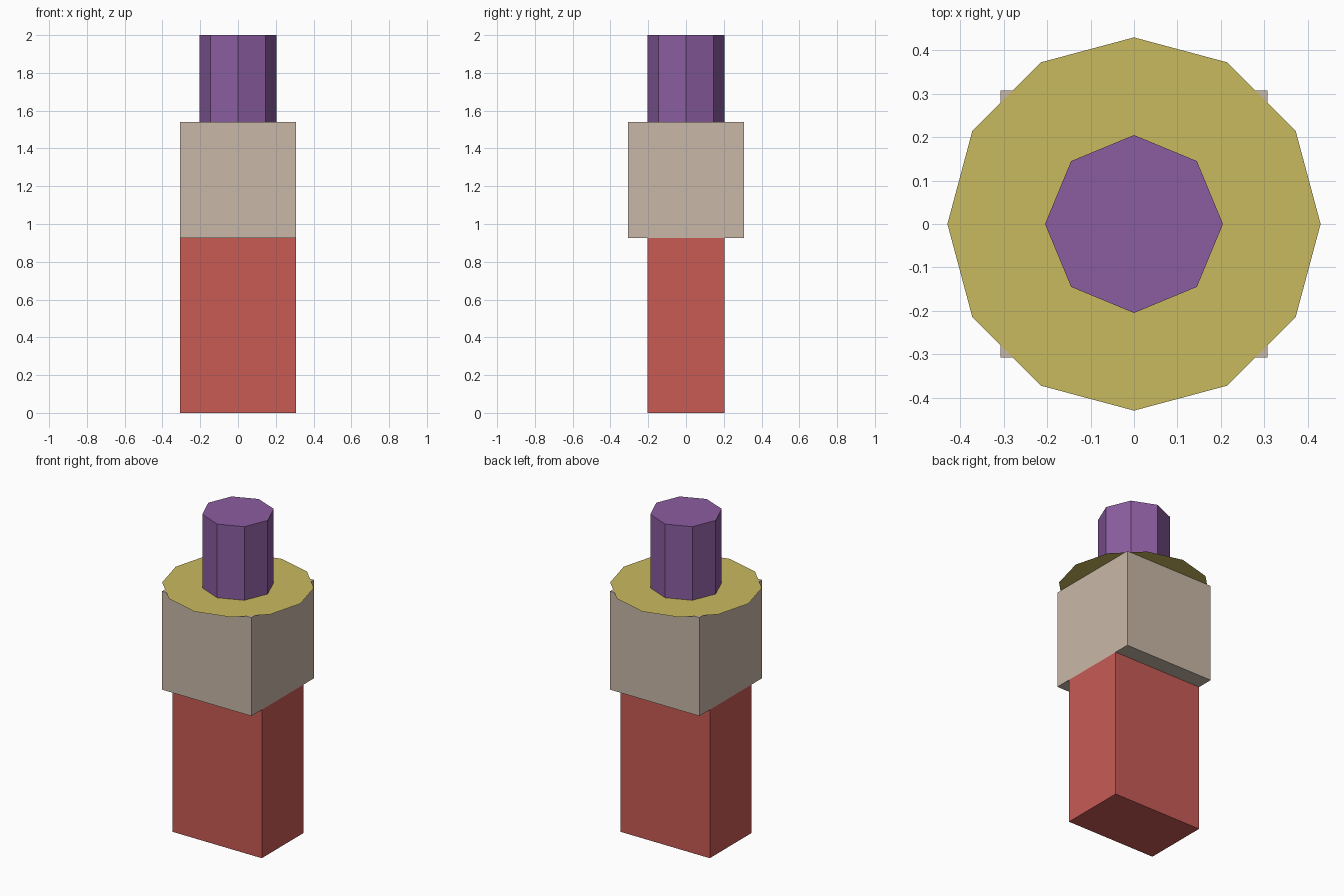
import bpy, bmesh
from mathutils import Matrix

if "Cube" in bpy.data.objects:
    bpy.data.objects.remove(bpy.data.objects["Cube"])


def material(name, rgb):
    # sRGB 0-255 to linear diffuse colour
    lin = [((c / 255 + 0.055) / 1.055) ** 2.4 for c in rgb]
    m = bpy.data.materials.new(name)
    m.diffuse_color = (*lin, 1)
    m.use_nodes = True
    m.node_tree.nodes["Principled BSDF"].inputs["Base Color"].default_value = m.diffuse_color
    return m


def add_object(name, bm, mat):
    mesh = bpy.data.meshes.new(name)
    bmesh.ops.recalc_face_normals(bm, faces=bm.faces)
    bm.to_mesh(mesh)
    bm.free()
    mesh.materials.append(mat)
    obj = bpy.data.objects.new(name, mesh)
    bpy.context.collection.objects.link(obj)
    return obj


def box(name, width, depth, z0, z1, mat):
    bm = bmesh.new()
    bmesh.ops.create_cube(bm, size=1, matrix=Matrix.Translation((0, 0, (z0 + z1) / 2))
                          @ Matrix.Diagonal((width, depth, z1 - z0, 1)))
    return add_object(name, bm, mat)


def prism(name, radius, sides, z0, z1, mat):
    bm = bmesh.new()
    bmesh.ops.create_cone(bm, cap_ends=True, segments=sides, radius1=radius, radius2=radius,
                          depth=z1 - z0, matrix=Matrix.Translation((0, 0, (z0 + z1) / 2)))
    return add_object(name, bm, mat)


def disc(name, radius, sides, z, mat):
    bm = bmesh.new()
    bmesh.ops.create_circle(bm, cap_ends=True, segments=sides, radius=radius,
                            matrix=Matrix.Translation((0, 0, z)))
    obj = add_object(name, bm, mat)
    if obj.data.polygons[0].normal.z < 0:
        obj.data.flip_normals()
    return obj


red = material("red", (200, 91, 85))
tan = material("tan", (201, 184, 168))
yellow = material("straw yellow", (201, 185, 95))
purple = material("purple", (139, 93, 160))

# Body, head, flat hat brim and hat crown, stacked upwards
box("body", 0.615, 0.41, 0, 0.925, red)
box("head", 0.615, 0.615, 0.925, 1.539, tan)
disc("hat_brim", 0.43, 12, 1.541, yellow)
prism("hat_crown", 0.205, 8, 1.541, 2, purple)
